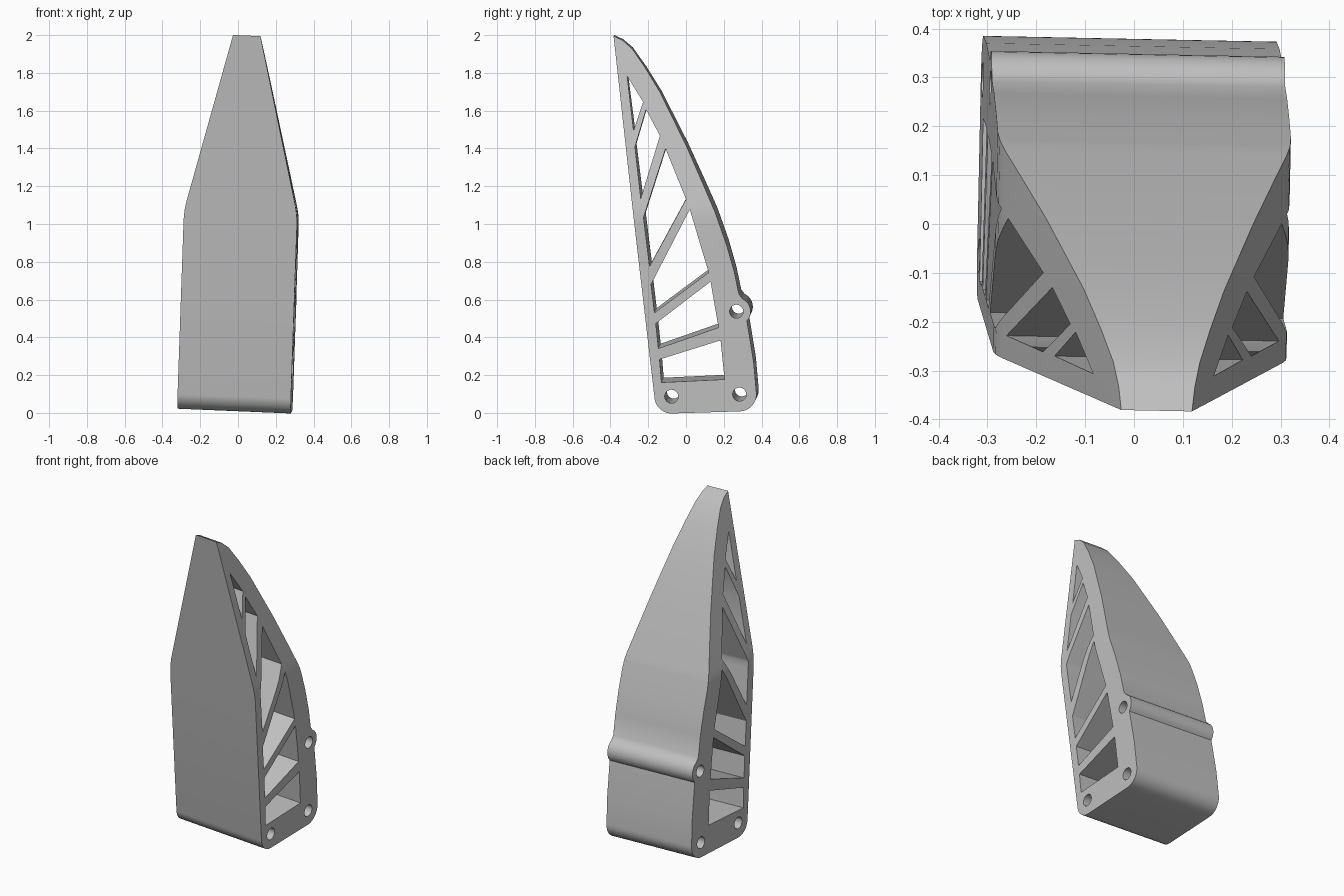
import bpy, bmesh, math
from mathutils import Matrix

if "Cube" in bpy.data.objects:
    bpy.data.objects.remove(bpy.data.objects["Cube"], do_unlink=True)

HALF_WIDTH = 0.30
TIP_HALF = 0.0725
BEND, TIP = (1.01, 1.06, 1.11), 1.997


def arc(cy, cz, r, start, end, steps=10):
    """Points on a circular arc, angles in degrees."""
    angles = [math.radians(start + (end - start) * i / steps) for i in range(steps + 1)]
    return [(cy + r * math.cos(a), cz + r * math.sin(a)) for a in angles]


# Side outline: rounded foot, hinge lug, curved back, straight front
outline = arc(-0.077, 0.087, 0.09, 187, 272)
outline += arc(0.283, 0.098, 0.09, -88, 7)
outline += [(0.358, 0.27)]
outline += arc(0.267, 0.537, 0.075, -42, 65)
outline += [(0.28, 0.63), (0.255, 0.75), (0.215, 0.89), (0.155, 1.06), (0.085, 1.22),
            (0, 1.41), (-0.07, 1.55), (-0.14, 1.69), (-0.22, 1.82), (-0.29, 1.92),
            (-0.34, 1.963), (-0.388, 1.985)]

# Truss windows between the slanted struts
windows = [
    [(-0.315, 1.775), (-0.23, 1.64), (-0.28, 1.49)],
    [(-0.214, 1.60), (-0.14, 1.463), (-0.24, 1.135), (-0.272, 1.405)],
    [(-0.11, 1.395), (0, 1.13), (-0.193, 0.775), (-0.225, 1.035)],
    [(0.02, 1.077), (0.12, 0.743), (-0.167, 0.53), (-0.185, 0.68)],
    [(0.13, 0.695), (0.172, 0.452), (-0.146, 0.341), (-0.16, 0.473)],
    [(0.183, 0.384), (0.204, 0.177), (-0.13, 0.161), (-0.14, 0.283)],
]

# Pin holes
pins = [arc(y, z, 0.036, 0, 345, 23)
        for y, z in ((-0.077, 0.087), (0.283, 0.098), (0.267, 0.537))]

# Filled profile extruded across the width
curve = bpy.data.curves.new("profile", "CURVE")
curve.dimensions = "2D"
curve.fill_mode = "BOTH"
curve.extrude = HALF_WIDTH
for loop in [outline] + windows + pins:
    spline = curve.splines.new("POLY")
    spline.points.add(len(loop) - 1)
    for point, (y, z) in zip(spline.points, loop):
        point.co = (y + 0.006, z + 0.0126, 0, 1)
    spline.use_cyclic_u = True
helper = bpy.data.objects.new("profile_helper", curve)
bpy.context.collection.objects.link(helper)
bpy.context.view_layer.update()
mesh = bpy.data.meshes.new_from_object(
    helper.evaluated_get(bpy.context.evaluated_depsgraph_get()))
bpy.data.objects.remove(helper, do_unlink=True)
mesh.name = "truss_fin"


def half_width(z):
    """Constant below the bend, softened at it, narrowing to the tip."""
    def taper(h):
        return HALF_WIDTH + (TIP_HALF - HALF_WIDTH) * (h - BEND[1]) / (TIP - BEND[1])
    if z <= BEND[0]:
        return HALF_WIDTH
    if z >= BEND[2]:
        return taper(z)
    f = (z - BEND[0]) / (BEND[2] - BEND[0])
    return HALF_WIDTH + (taper(BEND[2]) - HALF_WIDTH) * f * f


bm = bmesh.new()
bm.from_mesh(mesh)
bmesh.ops.remove_doubles(bm, verts=bm.verts, dist=0.0001)
for level in BEND:
    bmesh.ops.bisect_plane(bm, geom=bm.verts[:] + bm.edges[:] + bm.faces[:],
                           plane_co=(0, level, 0), plane_no=(0, 1, 0))

# Taper the upper sides, then stand the body up with its slight lean
lean = Matrix(((1, 0.02, 0.037), (-0.02, 1, 0), (-0.042, 0, 1)))
for v in bm.verts:
    y, z, t = v.co
    v.co = lean @ type(v.co)((t * half_width(z) / HALF_WIDTH, y, z))
    v.co.x -= 0.02
bmesh.ops.recalc_face_normals(bm, faces=bm.faces)
bm.to_mesh(mesh)
bm.free()

# Plain grey finish
grey = bpy.data.materials.new("light_grey")
grey.use_nodes = True
colour = (0.53, 0.53, 0.53, 1)
grey.diffuse_color = colour
grey.node_tree.nodes["Principled BSDF"].inputs["Base Color"].default_value = colour
mesh.materials.clear()
mesh.materials.append(grey)
for face in mesh.polygons:
    face.material_index = 0

fin = bpy.data.objects.new("truss_fin", mesh)
bpy.context.collection.objects.link(fin)
bpy.ops.object.select_all(action="DESELECT")
fin.select_set(True)
bpy.context.view_layer.objects.active = fin
bpy.ops.object.shade_smooth_by_angle(angle=math.radians(25))
